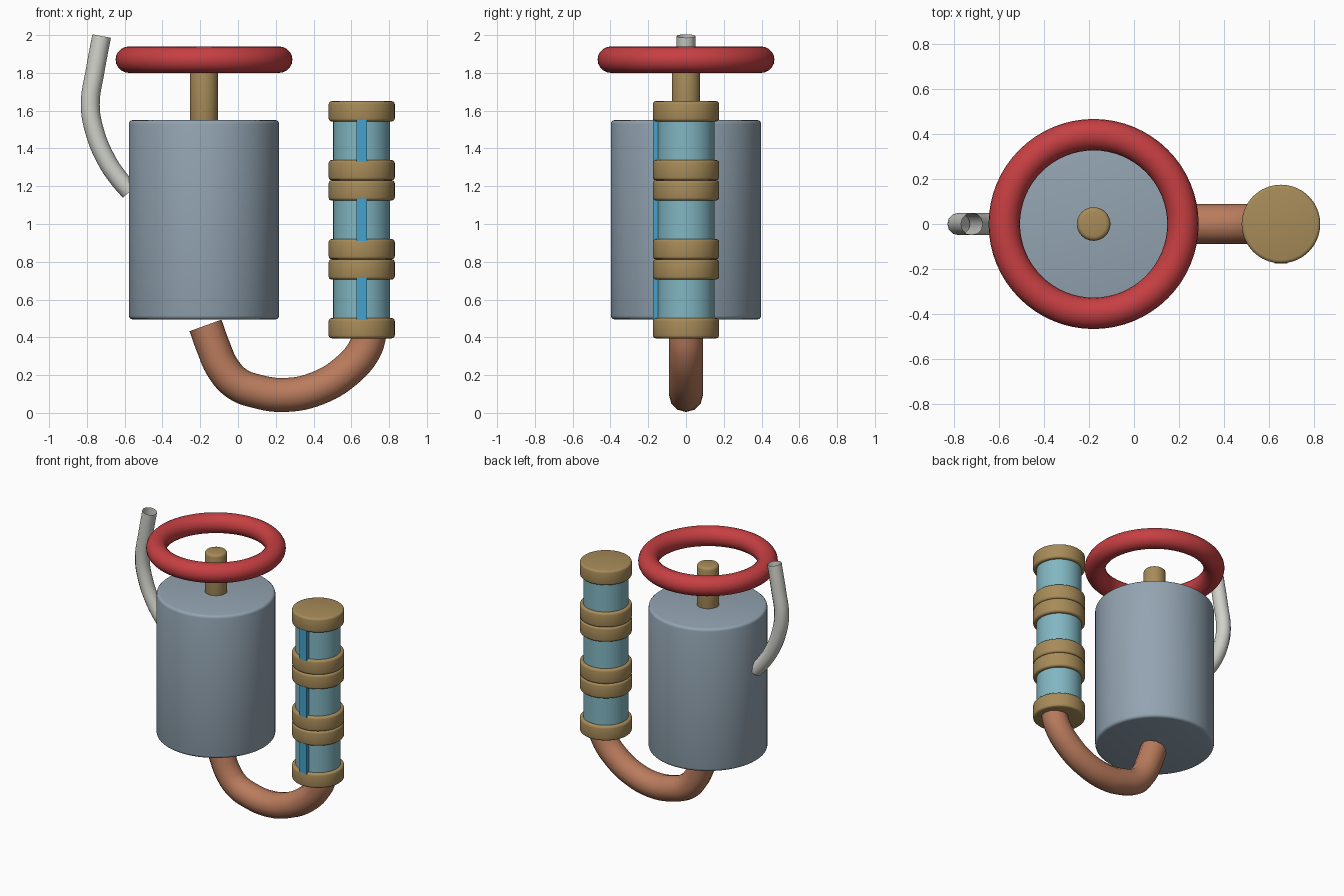
import bpy
import math

if "Cube" in bpy.data.objects:
    bpy.data.objects.remove(bpy.data.objects["Cube"])


def material(name, rgb):
    m = bpy.data.materials.new(name)
    m.diffuse_color = (*rgb, 1.0)
    m.use_nodes = True
    m.node_tree.nodes["Principled BSDF"].inputs["Base Color"].default_value = m.diffuse_color
    return m


STEEL = material("steel_grey", (0.29, 0.37, 0.44))
BRASS = material("brass", (0.39, 0.26, 0.10))
RED = material("red", (0.57, 0.05, 0.055))
COPPER = material("copper", (0.49, 0.20, 0.11))
TEAL = material("teal_glass", (0.22, 0.47, 0.54))
BLUE = material("blue_gauge", (0.06, 0.36, 0.61))
PALE = material("pale_grey", (0.63, 0.64, 0.59))


def finish(obj, name, mat):
    obj.name = name
    obj.data.materials.clear()
    obj.data.materials.append(mat)
    bpy.ops.object.shade_smooth_by_angle(angle=math.radians(35))
    return obj


def cylinder(name, mat, x, r, z0, z1, bevel=0.0, sides=64):
    bpy.ops.mesh.primitive_cylinder_add(vertices=sides, radius=r, depth=z1 - z0,
                                        location=(x, 0, (z0 + z1) / 2))
    obj = bpy.context.object
    if bevel:
        mod = obj.modifiers.new("rounded_rim", 'BEVEL')
        mod.width = bevel
        mod.segments = 3
        mod.limit_method = 'ANGLE'
        mod.angle_limit = math.radians(40)
        bpy.ops.object.modifier_apply(modifier=mod.name)
    return finish(obj, name, mat)


def pipe(name, mat, r, points):
    """Open tube swept along a smooth path in the XZ plane."""
    curve = bpy.data.curves.new(name, 'CURVE')
    curve.dimensions = '3D'
    curve.bevel_depth = r
    curve.bevel_resolution = 4
    curve.resolution_u = 6
    spline = curve.splines.new('BEZIER')
    spline.bezier_points.add(len(points) - 1)
    for bp, (x, z) in zip(spline.bezier_points, points):
        bp.co = (x, 0, z)
        bp.handle_left_type = bp.handle_right_type = 'AUTO'
    obj = bpy.data.objects.new(name, curve)
    bpy.context.collection.objects.link(obj)
    bpy.ops.object.select_all(action='DESELECT')
    obj.select_set(True)
    bpy.context.view_layer.objects.active = obj
    bpy.ops.object.convert(target='MESH')
    return finish(bpy.context.object, name, mat)


TANK_X, GAUGE_X = -0.18, 0.655

# Tank, valve stem and hand wheel
cylinder("tank", STEEL, TANK_X, 0.398, 0.495, 1.55, 0.02)
cylinder("valve_stem", BRASS, TANK_X, 0.075, 1.50, 1.85, 0.02, 32)
bpy.ops.mesh.primitive_torus_add(location=(TANK_X, 0, 1.87), major_radius=0.398,
                                 minor_radius=0.07, major_segments=64, minor_segments=20)
finish(bpy.context.object, "hand_wheel", RED)

# Three stacked gauge segments: glass tube, two collars, front strip
SEG, CAP, BASE = 0.4183, 0.107, 0.395
for i in range(3):
    z0 = BASE + i * SEG
    z1 = z0 + SEG
    cylinder(f"glass_tube_{i + 1}", TEAL, GAUGE_X, 0.151, z0 + 0.05, z1 - 0.05)
    cylinder(f"lower_collar_{i + 1}", BRASS, GAUGE_X, 0.175, z0, z0 + CAP, 0.015)
    cylinder(f"upper_collar_{i + 1}", BRASS, GAUGE_X, 0.175, z1 - CAP, z1, 0.015)
    bpy.ops.mesh.primitive_cube_add(size=1, location=(GAUGE_X, -0.155, (z0 + z1) / 2))
    strip = bpy.context.object
    strip.scale = (0.056, 0.04, SEG - 2 * CAP + 0.02)
    finish(strip, f"gauge_strip_{i + 1}", BLUE)

# Copper pipe joining the tank to the gauge column
pipe("copper_pipe", COPPER, 0.09, [
    (-0.172, 0.463), (-0.132, 0.352), (-0.079, 0.235), (-0.005, 0.155), (0.10, 0.114),
    (0.25, 0.095), (0.42, 0.130), (0.571, 0.22), (0.67, 0.335), (0.70, 0.43)])

# Thin outlet hose on the side of the tank
pipe("outlet_hose", PALE, 0.05, [
    (-0.722, 1.995), (-0.757, 1.807), (-0.782, 1.632), (-0.759, 1.49),
    (-0.698, 1.341), (-0.635, 1.245), (-0.572, 1.172)])
